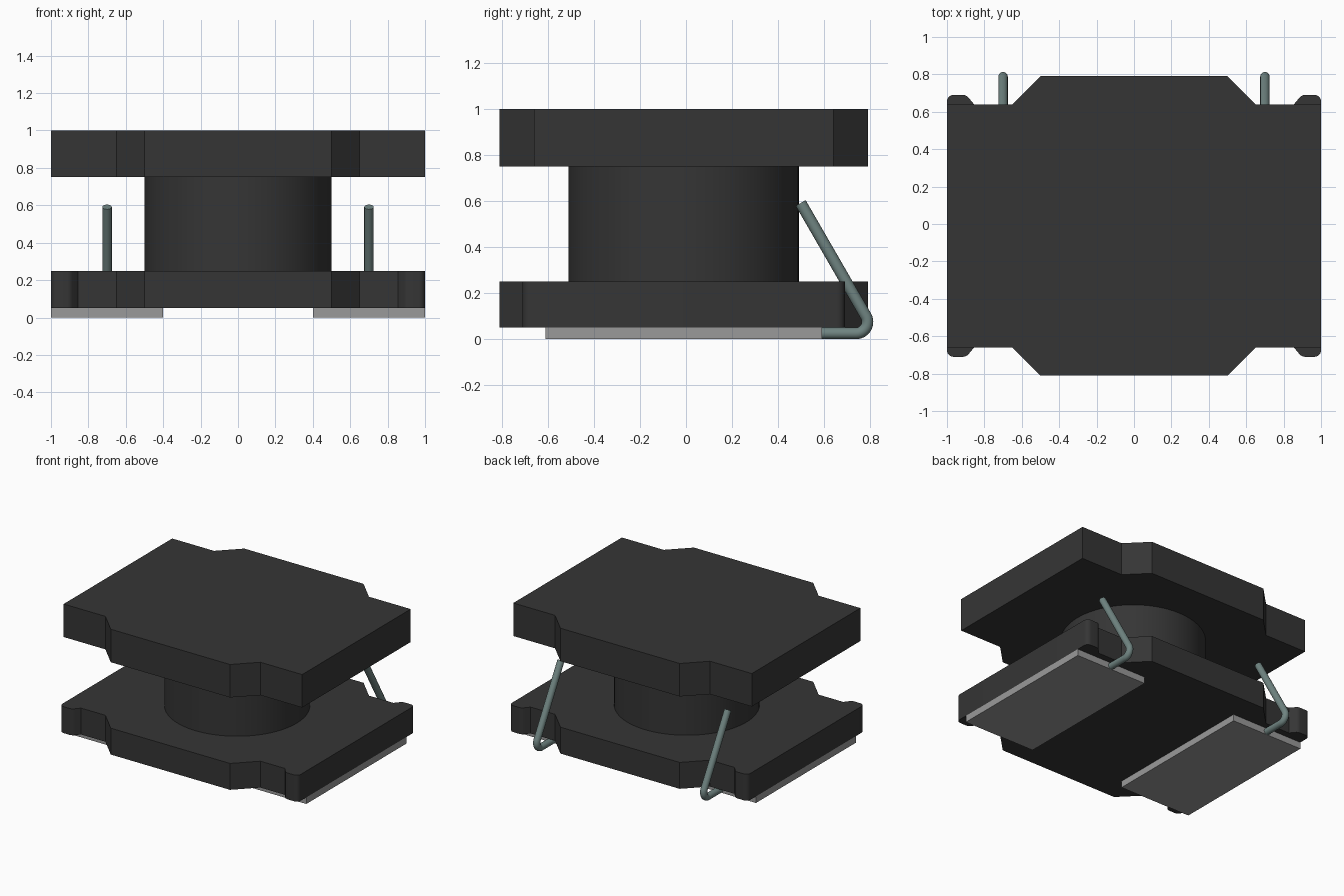
import bpy, bmesh, math
from mathutils import Vector

cube = bpy.data.objects.get("Cube")
if cube:
    bpy.data.objects.remove(cube, do_unlink=True)

CY = -0.01      # centre of the core and flanges in y


def material(name, rgb):
    m = bpy.data.materials.new(name)
    m.use_nodes = True
    m.diffuse_color = (*rgb, 1)
    m.node_tree.nodes["Principled BSDF"].inputs["Base Color"].default_value = (*rgb, 1)
    return m


ferrite = material("dark_ferrite", (0.036, 0.036, 0.036))
tin = material("pad_grey", (0.32, 0.32, 0.32))
wire = material("wire_grey_green", (0.16, 0.23, 0.22))


def finish(ob, name, mat, smooth=True):
    ob.name = ob.data.name = name
    ob.data.materials.clear()
    ob.data.materials.append(mat)
    if smooth:
        bpy.ops.object.select_all(action="DESELECT")
        ob.select_set(True)
        bpy.context.view_layer.objects.active = ob
        bpy.ops.object.shade_smooth_by_angle(angle=math.radians(30))
    return ob


def flange(name, quarter, z0, z1):
    """Mirror a quarter outline into all four quadrants and extrude it."""
    right = [(x, -y) for x, y in quarter] + [(x, y) for x, y in reversed(quarter)]
    outline = right + [(-x, y) for x, y in reversed(right)]
    bm = bmesh.new()
    face = bm.faces.new([bm.verts.new((x, y + CY, z0)) for x, y in outline])
    ext = bmesh.ops.extrude_face_region(bm, geom=[face])
    top = [v for v in ext["geom"] if isinstance(v, bmesh.types.BMVert)]
    bmesh.ops.translate(bm, verts=top, vec=(0, 0, z1 - z0))
    bmesh.ops.recalc_face_normals(bm, faces=bm.faces)
    me = bpy.data.meshes.new(name)
    bm.to_mesh(me)
    bm.free()
    ob = bpy.data.objects.new(name, me)
    bpy.context.collection.objects.link(ob)
    return finish(ob, name, ferrite)


def arc(cx, cy, r, a0, a1, n):
    steps = [math.radians(a0 + (a1 - a0) * i / n) for i in range(n + 1)]
    return [(cx + r * math.cos(a), cy + r * math.sin(a)) for a in steps]


# Flanges: stepped rectangles, the lower one with rounded corner ears
step = [(0.5, 0.8), (0.65, 0.65)]
ear = ([(0.855, 0.65)] + arc(0.915, 0.66, 0.04, 135, 90, 5)
       + arc(0.965, 0.665, 0.035, 90, 0, 8))
flange("upper_flange", step + [(1, 0.65)], 0.75, 1.0)
flange("lower_flange", step + ear, 0.05, 0.25)

# Round core between the flanges
bpy.ops.mesh.primitive_cylinder_add(vertices=96, radius=0.5, depth=0.5,
                                    location=(0, CY, 0.5))
finish(bpy.context.object, "core", ferrite)

# Bent wire path in the y-z plane: flat run, bend, leaning lead
R = 0.025
path = [(0.585, R)] + arc(0.738, 0.075, 0.05, -90, 30, 12)
y, z = path[-1]
lead = 0.567
path.append((y - lead * math.sin(math.radians(30)), z + lead * math.cos(math.radians(30))))


def wire_lead(name, x):
    """Sweep a ring along the path and cap both ends."""
    pts = [Vector((x, py, pz)) for py, pz in path]
    bm = bmesh.new()
    rings = []
    for i, p in enumerate(pts):
        d = (pts[min(i + 1, len(pts) - 1)] - pts[max(i - 1, 0)]).normalized()
        if i == 1:
            d = Vector((0, 1, 0))
        if i == len(pts) - 2:
            d = (pts[-1] - p).normalized()
        side = Vector((1, 0, 0))
        up = d.cross(side)
        angles = [math.tau * k / 20 for k in range(20)]
        rings.append([bm.verts.new(p + R * (math.cos(a) * side + math.sin(a) * up))
                      for a in angles])
    for a, b in zip(rings, rings[1:]):
        for k in range(20):
            j = (k + 1) % 20
            bm.faces.new((a[k], a[j], b[j], b[k]))
    bm.faces.new(rings[0])
    bm.faces.new(rings[-1])
    bmesh.ops.recalc_face_normals(bm, faces=bm.faces)
    me = bpy.data.meshes.new(name)
    bm.to_mesh(me)
    bm.free()
    ob = bpy.data.objects.new(name, me)
    bpy.context.collection.objects.link(ob)
    finish(ob, name, wire)


# Solder pads and wire leads on both sides
for side, s in (("left", 1), ("right", -1)):
    bpy.ops.mesh.primitive_cube_add(size=1, location=(s * 0.7, CY, 0.025))
    pad = bpy.context.object
    pad.scale = (0.6, 1.2, 0.05)
    bpy.ops.object.transform_apply(location=False, rotation=False, scale=True)
    finish(pad, side + "_pad", tin, smooth=False)
    wire_lead(side + "_wire", s * 0.7)
